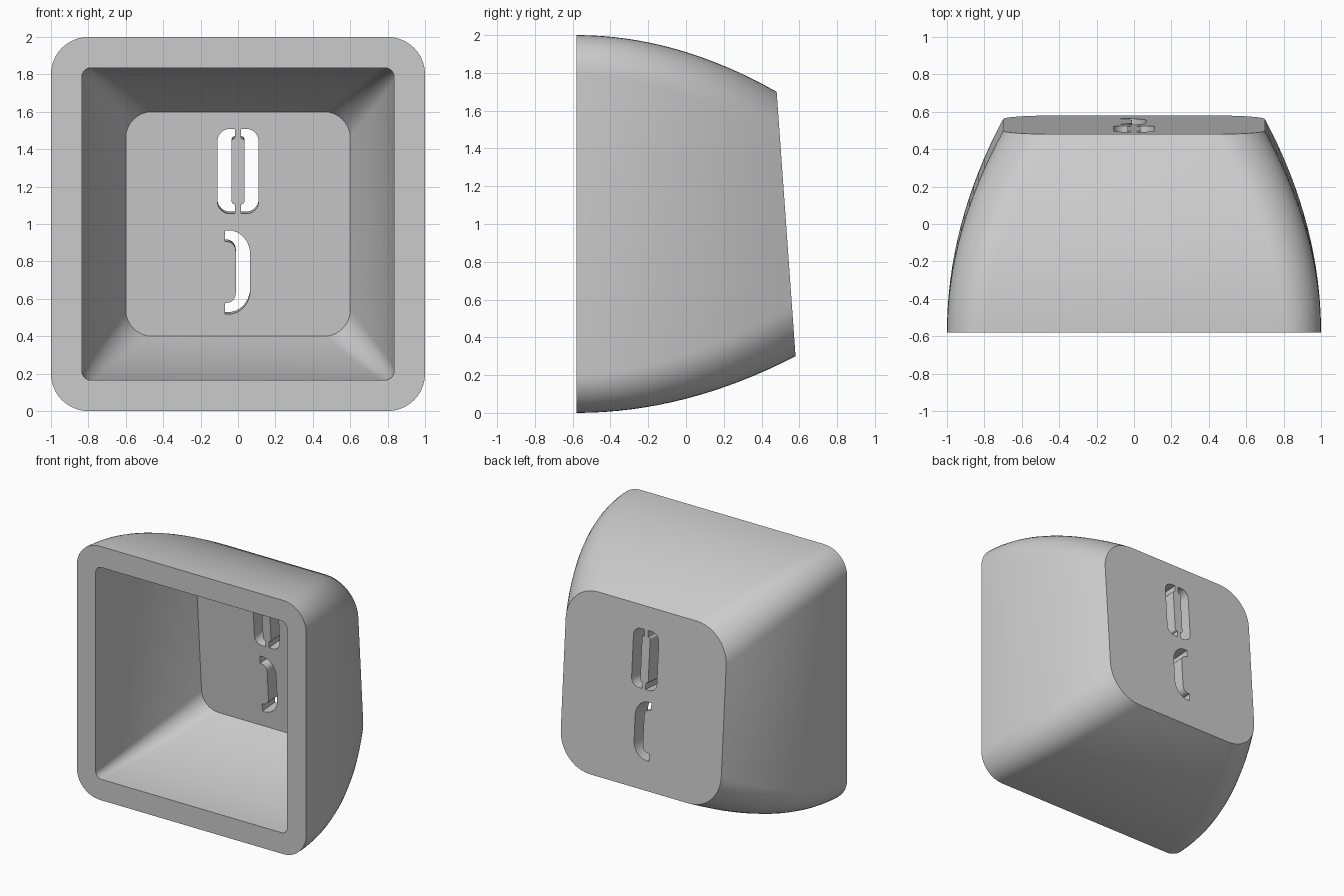
import bpy, bmesh, math

if "Cube" in bpy.data.objects:
    bpy.data.objects.remove(bpy.data.objects["Cube"])

FRONT_Y = -0.58
TILT = 0.05 / 0.7      # lean of the back plate
STEPS = 16             # rings along the depth
CORNER = 10            # segments per rounded corner

grey = bpy.data.materials.new("plain grey")
grey.use_nodes = True
grey.diffuse_color = (0.6, 0.6, 0.6, 1)
grey.node_tree.nodes["Principled BSDF"].inputs["Base Color"].default_value = (0.6, 0.6, 0.6, 1)


def arc(cx, cz, rx, rz, start, end, n=CORNER):
    """Points on an elliptical arc, angles in degrees."""
    angles = [math.radians(start + (end - start) * i / n) for i in range(n + 1)]
    return [(cx + rx * math.cos(a), cz + rz * math.sin(a)) for a in angles]


def rounded_square(half, radius):
    c = half - radius
    points = []
    for quarter, (sx, sz) in enumerate([(1, 1), (-1, 1), (-1, -1), (1, -1)]):
        points += arc(sx * c, sz * c, radius, radius, quarter * 90, quarter * 90 + 90)
    return points


def shell_rings(bm, half, radius, depth):
    """Rounded square rings that narrow in a parabola from front to back."""
    rings = []
    for i in range(STEPS + 1):
        t = i / STEPS
        h = half[0] + (half[1] - half[0]) * t * t
        r = radius[0] + (radius[1] - radius[0]) * t
        lean = TILT * half[1] / h * t
        rings.append([bm.verts.new((x, FRONT_Y + t * depth - lean * z, 1 + z))
                      for x, z in rounded_square(h, r)])
    return rings


def mesh_object(name, bm):
    bmesh.ops.recalc_face_normals(bm, faces=bm.faces)
    mesh = bpy.data.meshes.new(name)
    bm.to_mesh(mesh)
    bm.free()
    mesh.materials.append(grey)
    obj = bpy.data.objects.new(name, mesh)
    bpy.context.collection.objects.link(obj)
    return obj


def bracket(open_x, inner_x, outer_x, low, high, stroke, outer_r, inner_r):
    """Outline of a bracket-shaped slot with rounded corners."""
    s = 1 if outer_x > open_x else -1
    (ox, oz), (ix, iz) = outer_r, inner_r
    return ([(open_x, high)]
            + arc(outer_x - s * ox, high - oz, s * ox, oz, 90, 0)
            + arc(outer_x - s * ox, low + oz, s * ox, oz, 0, -90)
            + [(open_x, low), (open_x, low + stroke)]
            + arc(inner_x - s * ix, low + stroke + iz, s * ix, iz, -90, 0, 5)
            + arc(inner_x - s * ix, high - stroke - iz, s * ix, iz, 0, 90, 5)
            + [(open_x, high - stroke)])


def slot_cutter(name, outline):
    """Prism through the back plate, square to its tilt."""
    bm = bmesh.new()
    near, far = [[bm.verts.new((x, y, z + TILT * (y - 0.36))) for x, z in outline]
                 for y in (0.15, 0.75)]
    bm.faces.new(near)
    bm.faces.new(far)
    for i in range(len(near)):
        j = (i + 1) % len(near)
        bm.faces.new((near[i], near[j], far[j], far[i]))
    return mesh_object(name, bm)


# Hollow cap: outer skin, front rim, inner skin and both sides of the back plate
bm = bmesh.new()
outer = shell_rings(bm, (1.0, 0.7), (0.2, 0.27), 1.11)
inner = shell_rings(bm, (0.835, 0.6), (0.05, 0.14), 0.95)
rings = outer[::-1] + inner
for a, b in zip(rings, rings[1:]):
    for i in range(len(a)):
        j = (i + 1) % len(a)
        bm.faces.new((a[i], a[j], b[j], b[i]))
bm.faces.new(outer[-1])
bm.faces.new(inner[-1])
cap = mesh_object("hollow_cap", bm)

# Slots: a split upper ring and a single lower bracket
cutters = [slot_cutter("upper_slot_cutter",
                       bracket(s * 0.015, s * 0.035, s * 0.11, 1.055, 1.51, 0.05,
                               (0.065, 0.065), (0.015, 0.02)))
           for s in (-1, 1)]
cutters.append(slot_cutter("lower_slot_cutter",
                           bracket(-0.07, -0.012, 0.065, 0.515, 0.965, 0.06,
                                   (0.115, 0.13), (0.05, 0.05))))

bpy.context.view_layer.objects.active = cap
for cutter in cutters:
    cutter.hide_render = True
    cut = cap.modifiers.new("slot", 'BOOLEAN')
    cut.operation = 'DIFFERENCE'
    cut.solver = 'EXACT'
    cut.object = cutter
    bpy.ops.object.modifier_apply(modifier=cut.name)
    bpy.data.objects.remove(cutter)

# Smooth walls with crisp rim and plate edges
bpy.ops.object.select_all(action='DESELECT')
cap.select_set(True)
bpy.ops.object.shade_smooth_by_angle(angle=math.radians(30))
